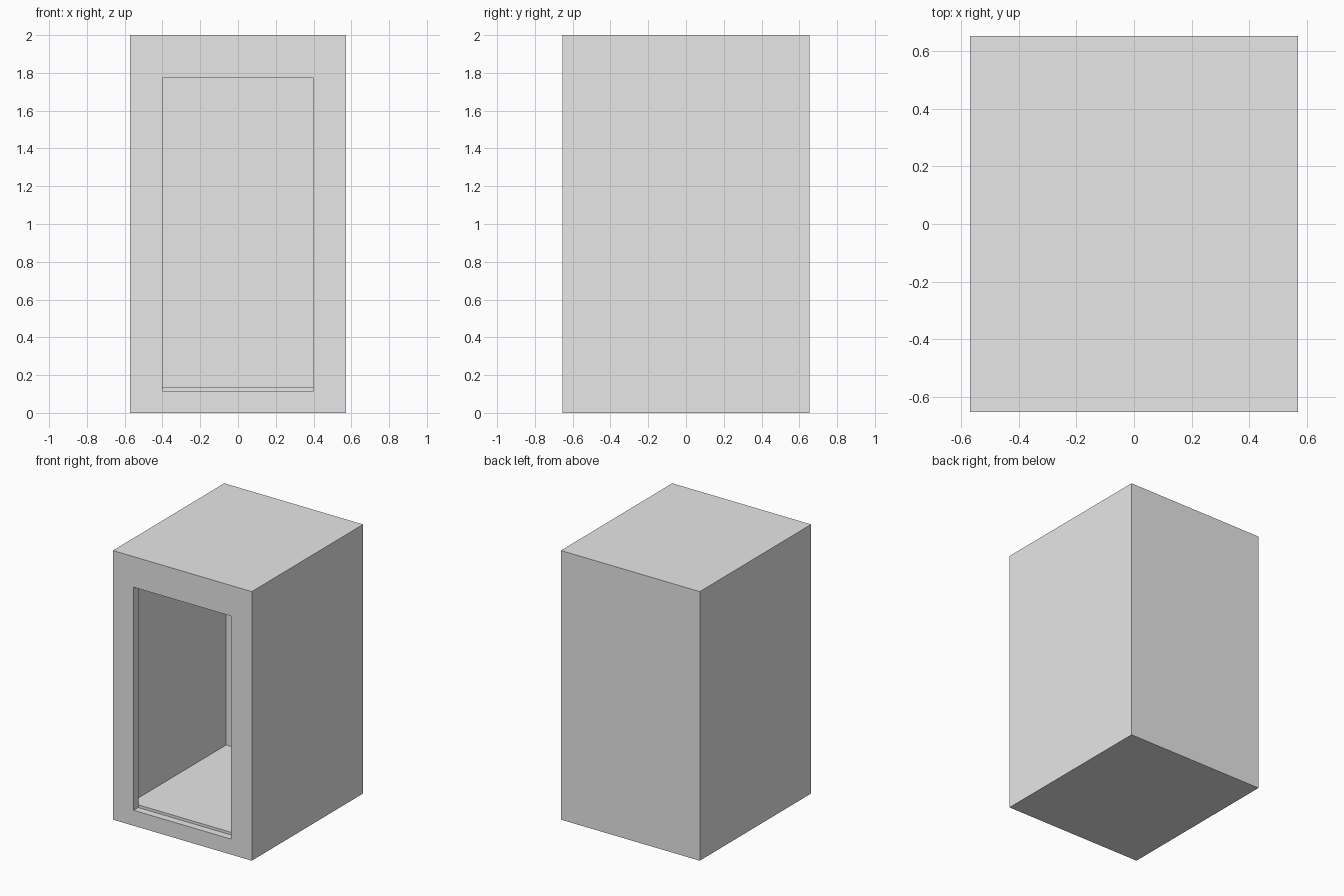
import bpy
import bmesh

cube = bpy.data.objects.get("Cube")
if cube:
    bpy.data.objects.remove(cube, do_unlink=True)

# One plain grey finish
grey = bpy.data.materials.new("plain grey")
grey.use_nodes = True
colour = (0.8, 0.8, 0.8, 1)
grey.diffuse_color = colour
grey.node_tree.nodes["Principled BSDF"].inputs["Base Color"].default_value = colour

HALF_W, HALF_D, HEIGHT = 0.571, 0.654, 2.0
JAMB_Y = -0.60


def ring(bm, half_width, y, bottom, top):
    """Upright rectangle of four vertices at depth y."""
    corners = ((-half_width, bottom), (half_width, bottom),
               (half_width, top), (-half_width, top))
    return [bm.verts.new((x, y, z)) for x, z in corners]


# Hollow casing: outer shell, door frame, then the wider chamber behind it
bm = bmesh.new()
rings = [
    ring(bm, HALF_W, HALF_D, 0, HEIGHT),       # outer back
    ring(bm, HALF_W, -HALF_D, 0, HEIGHT),      # outer front
    ring(bm, 0.40, -HALF_D, 0.115, 1.773),     # doorway
    ring(bm, 0.40, JAMB_Y, 0.115, 1.773),      # back of the jambs
    ring(bm, 0.462, JAMB_Y, 0.135, 1.87),      # chamber front, raised floor
    ring(bm, 0.462, 0.52, 0.135, 1.87),        # chamber back
]
for a, b in zip(rings, rings[1:]):
    for i in range(4):
        j = (i + 1) % 4
        bm.faces.new((a[i], a[j], b[j], b[i]))
bm.faces.new(reversed(rings[0]))
bm.faces.new(rings[-1])
bmesh.ops.recalc_face_normals(bm, faces=bm.faces)

mesh = bpy.data.meshes.new("casing")
bm.to_mesh(mesh)
bm.free()
mesh.materials.append(grey)
casing = bpy.data.objects.new("casing", mesh)
bpy.context.collection.objects.link(casing)
